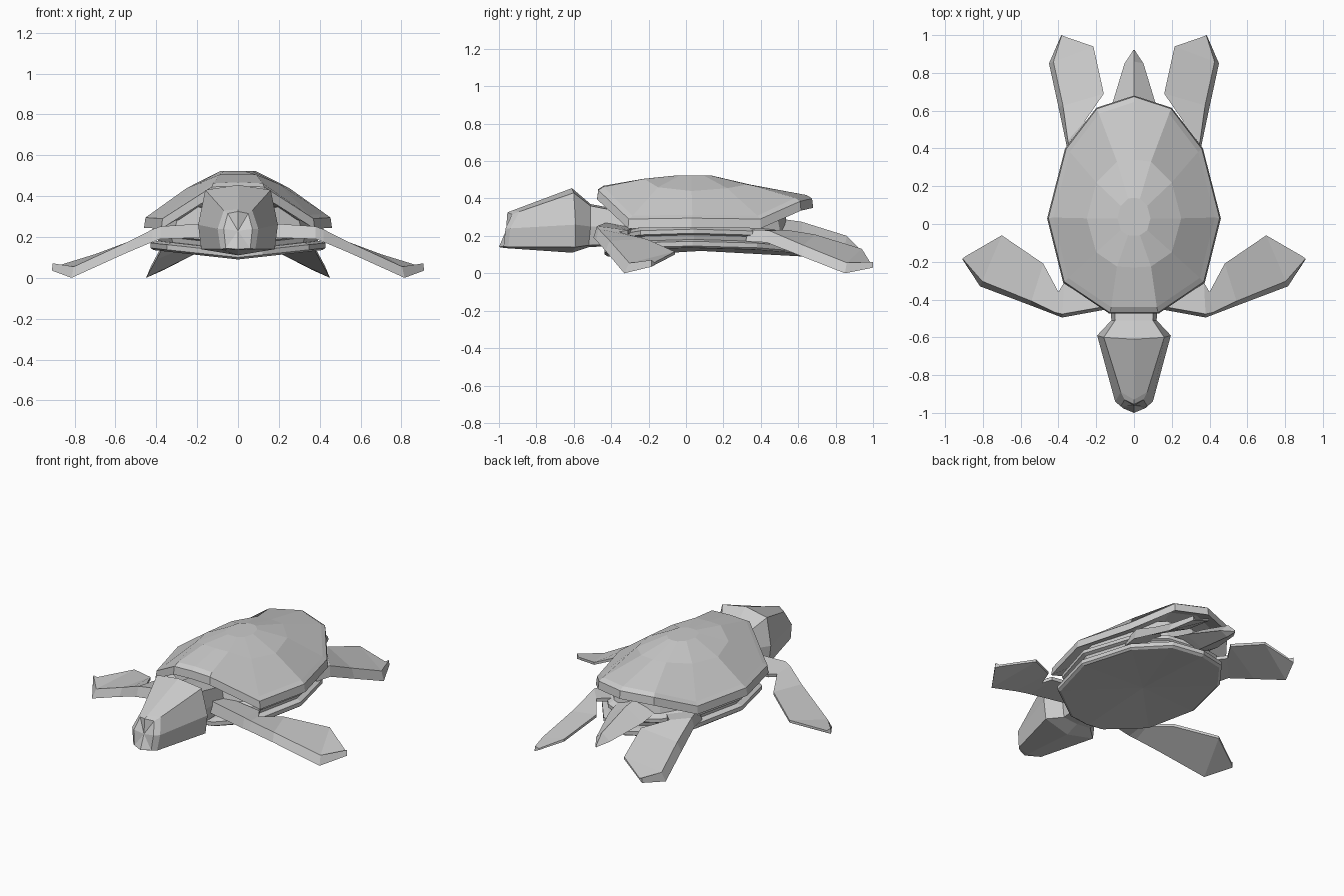
import bpy, bmesh

cube = bpy.data.objects.get("Cube")
if cube:
    bpy.data.objects.remove(cube, do_unlink=True)

grey = bpy.data.materials.new("plain grey")
grey.use_nodes = True
grey.diffuse_color = (0.6, 0.6, 0.6, 1)
bsdf = grey.node_tree.nodes["Principled BSDF"]
bsdf.inputs["Base Color"].default_value = (0.6, 0.6, 0.6, 1)
bsdf.inputs["Roughness"].default_value = 0.8


def loft(name, rings, mirror=False):
    """Skin closed rings of equal length, fan-capping both ends."""
    bm = bmesh.new()
    loops = [[bm.verts.new(p) for p in ring] for ring in rings]
    n = len(loops[0])
    for a, b in zip(loops, loops[1:]):
        for i in range(n):
            j = (i + 1) % n
            bm.faces.new((a[i], a[j], b[j], b[i]))
    caps = [bm.faces.new(loops[0]), bm.faces.new(loops[-1])]
    if n > 4:
        bmesh.ops.poke(bm, faces=caps)
    bmesh.ops.recalc_face_normals(bm, faces=bm.faces)
    mesh = bpy.data.meshes.new(name)
    bm.to_mesh(mesh)
    bm.free()
    mesh.materials.append(grey)
    ob = bpy.data.objects.new(name, mesh)
    bpy.context.collection.objects.link(ob)
    if mirror:
        ob.modifiers.new("mirror", 'MIRROR').use_mirror_merge = False


def whole(half):
    """Complete a half ring that starts and ends on the centre plane."""
    return half + [(-x, y, z) for x, y, z in half[-2:0:-1]]


CY = 0.10  # centre of the shell outline


def scaled(ring, sx, sy, dz):
    return [(x * sx, CY + (y - CY) * sy, z + dz) for x, y, z in ring]


# Upper shell: rim that lifts at both ends, faceted dome
rim = whole([(0, .68, .35), (.2, .615, .335), (.365, .40, .24), (.46, .03, .245),
             (.375, -.31, .24), (.13, -.475, .395), (0, -.475, .40)])
dome = whole([(0, .34, .475), (.09, .33, .475), (.2, .22, .455), (.25, .03, .44),
              (.2, -.15, .46), (.09, -.225, .505), (0, -.23, .505)])
crown = [(x * .35, .03 + (y - .03) * .35, .522) for x, y, z in dome]
loft("upper_shell", [scaled(rim, .82, .82, .04), rim, scaled(rim, .985, .99, .05),
                     scaled(rim, .93, .94, .068), dome, crown])

# Belly shell and body core, stepped in bands and slightly raised at the sides
outline = [(x, y, .1 * abs(x)) for x, y, z in rim]
loft("belly_shell", [scaled(outline, *s) for s in (
    (.90, .90, .09), (.93, .93, .10), (.93, .93, .125), (.86, .86, .135))])
loft("body_core", [scaled(outline, *s) for s in (
    (.84, .80, .12), (.87, .82, .16), (.92, .84, .168), (.92, .84, .19),
    (.82, .78, .21), (.74, .74, .32))])

# Head and neck
loft("head", [whole(h) for h in (
    [(0, -.30, .33), (.11, -.30, .32), (.13, -.30, .24), (.11, -.30, .16), (0, -.30, .15)],
    [(0, -.51, .37), (.10, -.51, .36), (.12, -.51, .25), (.10, -.52, .15), (0, -.52, .14)],
    [(0, -.61, .455), (.16, -.60, .43), (.195, -.59, .26), (.18, -.59, .14), (0, -.61, .11)],
    [(0, -.93, .335), (.07, -.89, .33), (.10, -.94, .24), (.085, -.95, .14), (0, -.97, .135)],
    [(0, -.955, .325), (.05, -.93, .315), (.07, -.965, .24), (.06, -.975, .145), (0, -1.0, .14)])])

# Tail
loft("tail", [whole(h) for h in (
    [(0, .45, .30), (.14, .45, .24), (0, .45, .17)],
    [(0, .62, .275), (.12, .62, .20), (0, .62, .15)],
    [(0, .86, .20), (.05, .85, .15), (0, .85, .125)],
    [(0, .92, .14), (.004, .92, .13), (0, .92, .125)])])


def flippers(name, stations):
    """Stations hold outer edge, inner edge and the thickness of the outer edge."""
    rings = []
    for (ax, ay, az), (bx, by, bz), t in stations:
        k = .1
        rings.append([(ax, ay, az),
                      (ax + (bx - ax) * k, ay + (by - ay) * k, az + (bz - az) * k + t),
                      (bx, by, bz + t * .35),
                      (bx, by, bz)])
    loft(name, rings, mirror=True)


# Front flippers
flippers("front_flippers", [
    ((.08, -.44, .20), (.08, -.28, .22), .07),
    ((.38, -.495, .19), (.37, -.31, .21), .06),
    ((.42, -.48, .175), (.40, -.36, .20), .06),
    ((.55, -.43, .12), (.48, -.21, .165), .05),
    ((.815, -.33, .0), (.70, -.06, .10), .045),
    ((.91, -.185, .035), (.89, -.17, .045), .035)])

# Hind flippers
flippers("hind_flippers", [
    ((.34, .32, .17), (.12, .40, .20), .06),
    ((.36, .43, .165), (.26, .545, .21), .06),
    ((.40, .62, .09), (.16, .69, .19), .05),
    ((.45, .85, .0), (.215, .94, .115), .045),
    ((.385, 1.0, .03), (.36, .99, .04), .03)])
